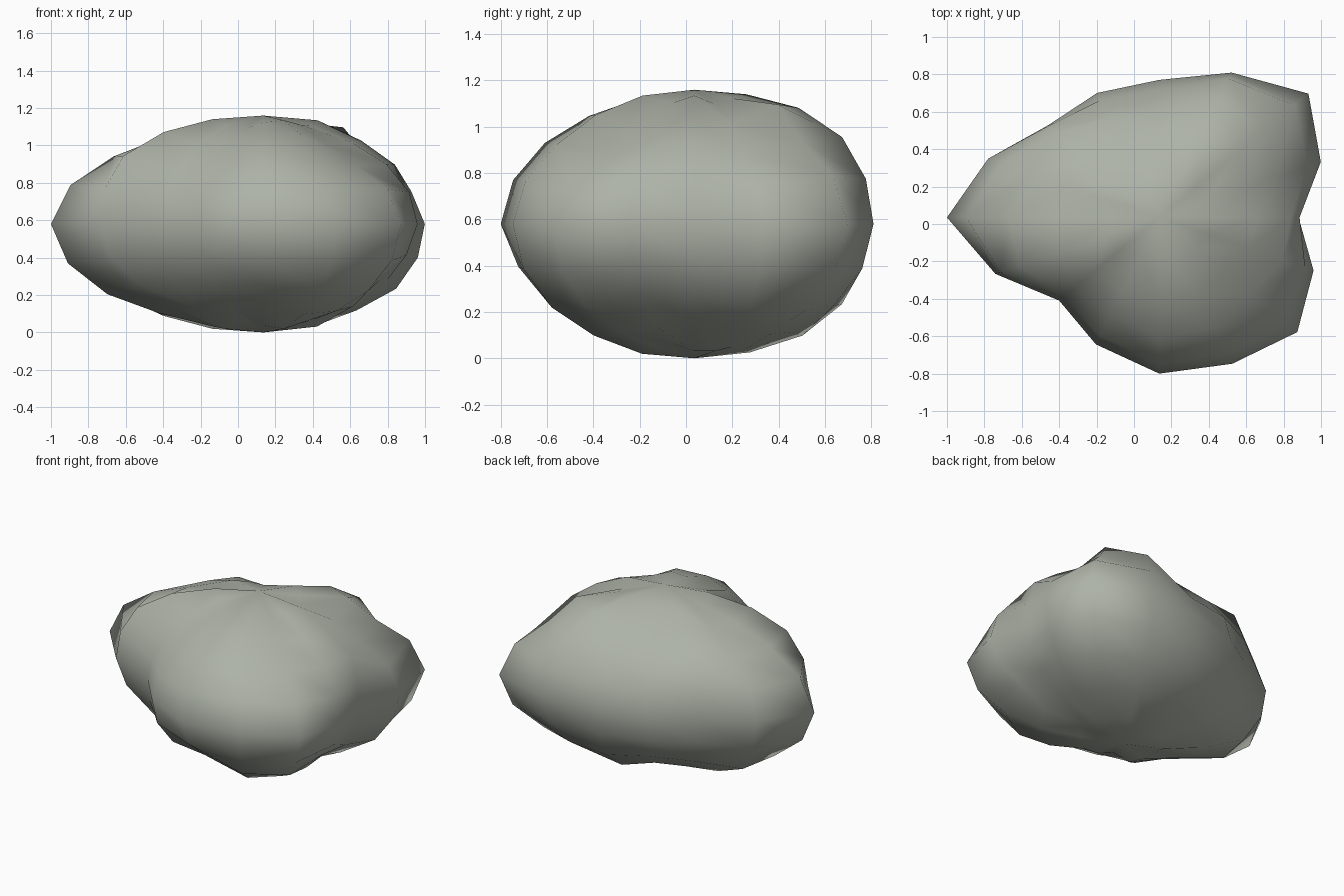
import bpy, bmesh
from math import atan2, asin, pi

cube = bpy.data.objects.get("Cube")
if cube:
    bpy.data.objects.remove(cube, do_unlink=True)

# Stone proportions
SCALE = (1.0, 0.83, 0.62)
CENTRE = (0.135, 0.035, 0.58)
POLE = 0.935

# Lobed waist outline, one radius per segment, starting at +x
WAIST = [0.745, 0.935, 1.128, 1.01, 0.886, 0.868, 0.84, 0.99,
         1.135, 0.949, 0.757, 0.885, 1.006, 1.02, 1.044, 0.893]
# Shoulder, crown and pucker rings, in percent, above and below the waist
UPPER = {
    2: [87, 84, 98, 103, 83, 85, 95, 91, 99, 100, 78, 84, 96, 95, 86, 88],
    3: [89, 87, 103, 100, 87, 82, 91, 91, 92, 98, 85, 88, 93, 94, 84, 87],
    4: [94, 88, 92, 95, 90, 87, 90, 93, 88, 95, 90, 86, 92, 94, 90, 89],
}
LOWER = {
    2: [82, 95, 102, 97, 95, 88, 91, 104, 103, 88, 82, 88, 88, 99, 98, 83],
    3: [83, 92, 95, 93, 96, 88, 90, 98, 95, 88, 89, 85, 85, 96, 93, 88],
    4: [93, 93, 90, 92, 94, 88, 90, 95, 90, 93, 95, 87, 92, 95, 90, 88],
}


def radius(seg, ring, rings):
    """Radius of the stone at one segment of one ring."""
    if ring == 0:
        return WAIST[seg]
    if ring == 1:
        # Blend from the waist into the shoulder
        return 0.65 * WAIST[seg] + 0.35 * rings[2][seg] / 100
    if ring in rings:
        return rings[ring][seg] / 100
    return POLE


# Rock body
bm = bmesh.new()
bmesh.ops.create_uvsphere(bm, u_segments=16, v_segments=10, radius=1)
for v in bm.verts:
    lon = atan2(v.co.y, v.co.x)
    lat = asin(max(-1, min(1, v.co.z)))
    seg = round(lon / (2 * pi) * len(WAIST)) % len(WAIST)
    ring = round(abs(lat) / (pi / 10))
    r = radius(seg, ring, UPPER if lat > 0 else LOWER)
    v.co = [c + s * r * p for c, s, p in zip(CENTRE, SCALE, v.co)]
for f in bm.faces:
    f.smooth = True
mesh = bpy.data.meshes.new("rock")
bm.to_mesh(mesh)
bm.free()
rock = bpy.data.objects.new("rock", mesh)
bpy.context.collection.objects.link(rock)

# Stone colour
colour = (0.42, 0.45, 0.39, 1)
stone = bpy.data.materials.new("grey_green_stone")
stone.use_nodes = True
stone.diffuse_color = colour
stone.node_tree.nodes["Principled BSDF"].inputs["Base Color"].default_value = colour
mesh.materials.append(stone)
